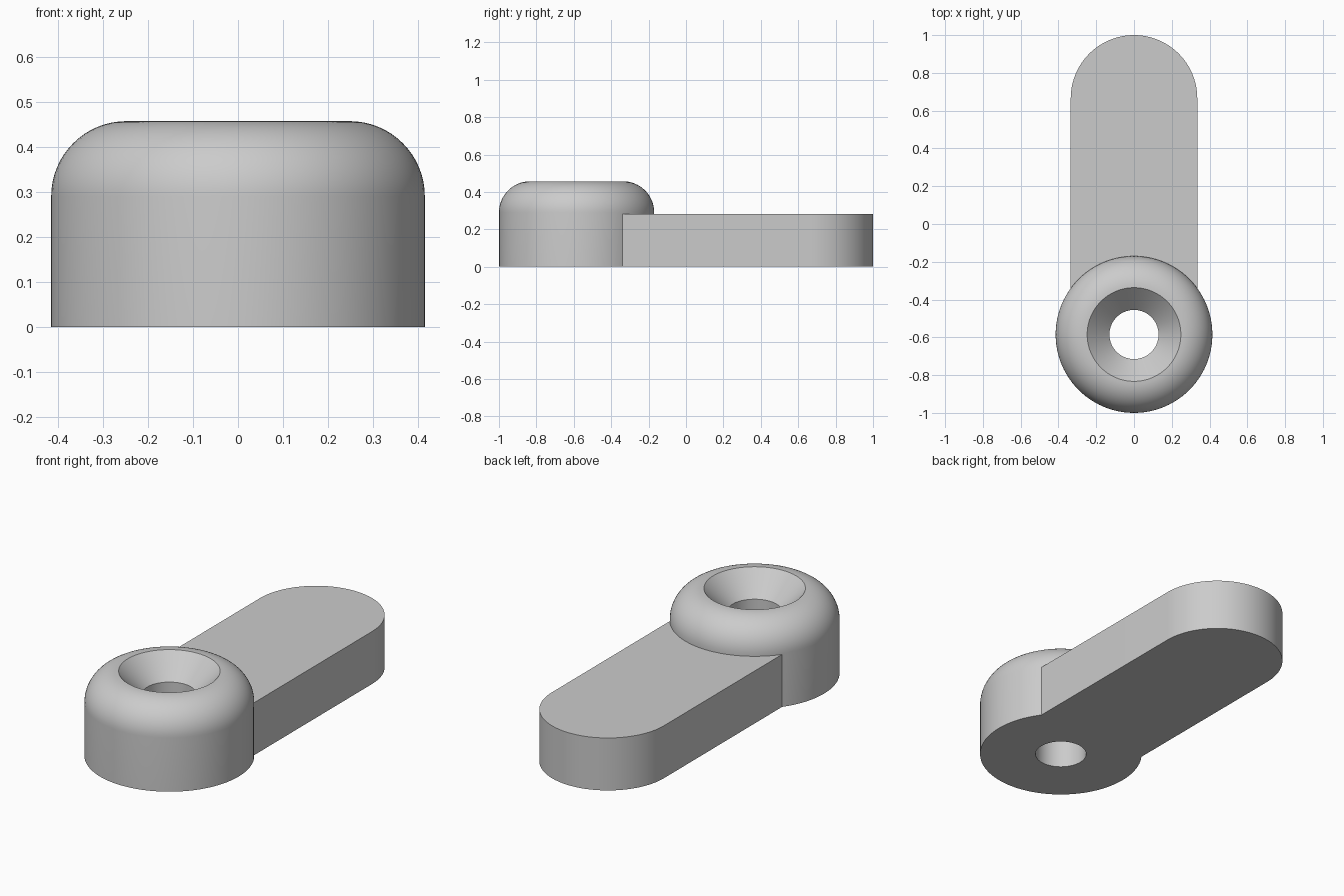
import bpy
import bmesh
from math import sin, cos, pi, radians

cube = bpy.data.objects.get("Cube")
if cube:
    bpy.data.objects.remove(cube, do_unlink=True)

HEAD_Y, HEAD_R, HEAD_H = -0.585, 0.415, 0.457
FILLET, HOLE_R, SINK_DEPTH = 0.167, 0.13, 0.12
ARM_R, ARM_H = 0.335, 0.283
SEGMENTS = 96

grey = bpy.data.materials.new("plain grey")
grey.use_nodes = True
colour = (0.6, 0.6, 0.6, 1)
grey.diffuse_color = colour
grey.node_tree.nodes["Principled BSDF"].inputs["Base Color"].default_value = colour


def add_object(name, bm):
    bmesh.ops.recalc_face_normals(bm, faces=bm.faces)
    mesh = bpy.data.meshes.new(name)
    bm.to_mesh(mesh)
    bm.free()
    mesh.materials.append(grey)
    obj = bpy.data.objects.new(name, mesh)
    bpy.context.collection.objects.link(obj)
    return obj


# Round head: one closed profile turned about the screw hole
flat_r = HEAD_R - FILLET
profile = [(HOLE_R, 0), (HEAD_R, 0)]
for i in range(17):
    a = i / 16 * pi / 2
    profile.append((flat_r + FILLET * cos(a), HEAD_H - FILLET + FILLET * sin(a)))
profile.append((HOLE_R, HEAD_H - SINK_DEPTH))

bm = bmesh.new()
rings = []
for s in range(SEGMENTS):
    a = 2 * pi * s / SEGMENTS
    rings.append([bm.verts.new((r * cos(a), HEAD_Y + r * sin(a), z)) for r, z in profile])
for s in range(SEGMENTS):
    here, following = rings[s], rings[(s + 1) % SEGMENTS]
    for i in range(len(profile)):
        j = (i + 1) % len(profile)
        bm.faces.new((here[i], following[i], following[j], here[j]))
turn_button = add_object("turn_button", bm)

# Flat arm with a round end, rooted inside the wall of the head
bm = bmesh.new()
outline = [(-ARM_R, -0.4), (ARM_R, -0.4)]
for i in range(49):
    a = pi * i / 48
    outline.append((ARM_R * cos(a), 1 - ARM_R + ARM_R * sin(a)))
base = bm.faces.new([bm.verts.new((x, y, 0)) for x, y in outline])
top = bmesh.ops.extrude_face_region(bm, geom=[base], use_keep_orig=True)["geom"]
bmesh.ops.translate(bm, vec=(0, 0, ARM_H),
                    verts=[v for v in top if isinstance(v, bmesh.types.BMVert)])
arm = add_object("arm_source", bm)

# Join the arm and head into one solid
bpy.context.view_layer.objects.active = turn_button
turn_button.select_set(True)
union = turn_button.modifiers.new("join arm", "BOOLEAN")
union.operation = "UNION"
union.solver = "EXACT"
union.object = arm
bpy.ops.object.modifier_apply(modifier=union.name)
bpy.data.objects.remove(arm, do_unlink=True)

bpy.ops.object.select_all(action="DESELECT")
turn_button.select_set(True)
bpy.context.view_layer.objects.active = turn_button
bpy.ops.object.shade_smooth_by_angle(angle=radians(30))
